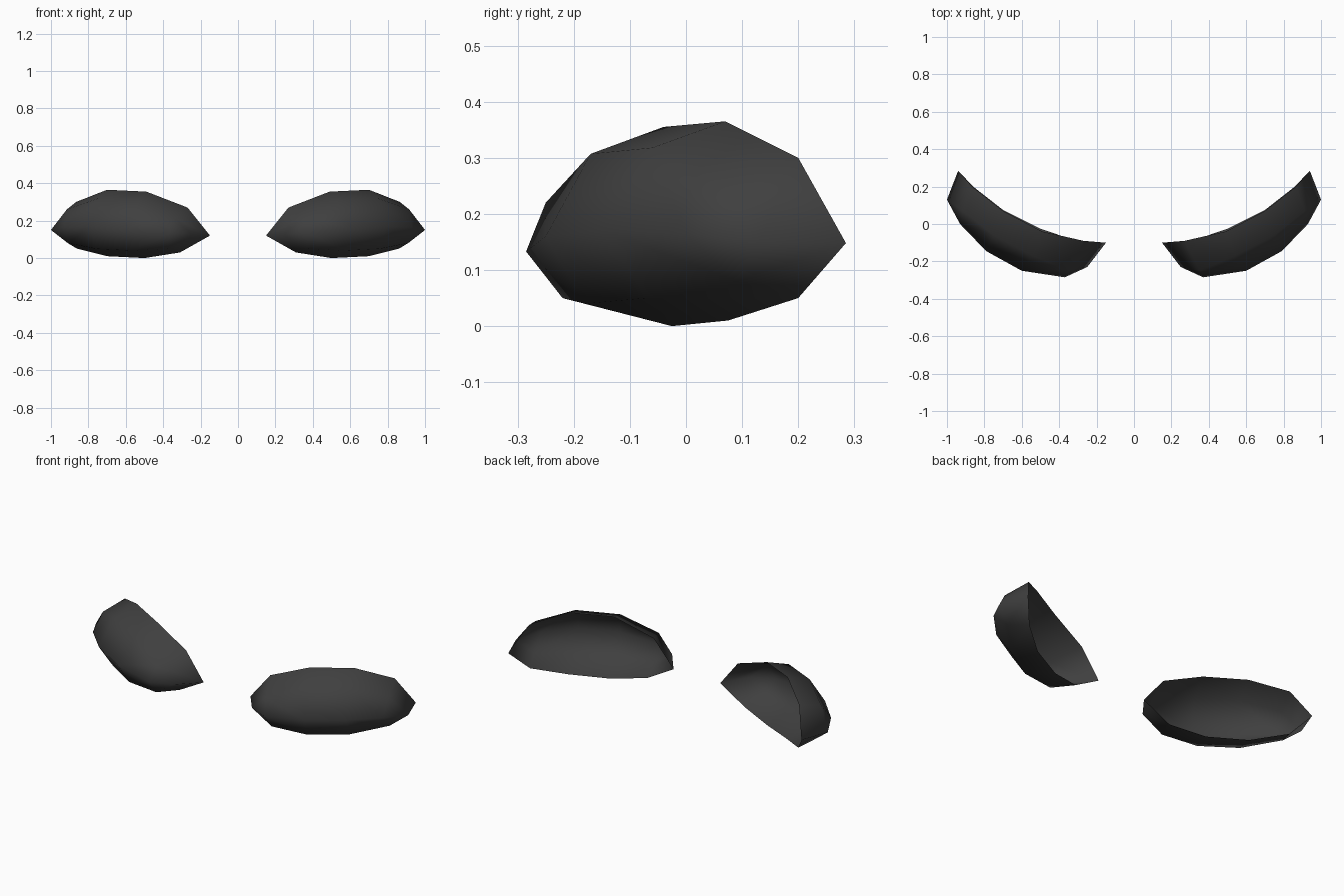
import bpy, bmesh

if "Cube" in bpy.data.objects:
    bpy.data.objects.remove(bpy.data.objects["Cube"])

# near-black grey, the only colour
mat = bpy.data.materials.new("charcoal")
mat.diffuse_color = (0.05, 0.05, 0.05, 1)
mat.use_nodes = True
mat.node_tree.nodes["Principled BSDF"].inputs["Base Color"].default_value = mat.diffuse_color

# shell end points: tips on the rim and on the bulging front
rim_in, rim_out = (0.15, -0.10, 0.12), (0.94, 0.285, 0.148)
end_in, end_out = (0.25, -0.23, 0.13), (1.0, 0.13, 0.15)

# rows from the upper rim, over the front, to the lower rim
rows = [
    [rim_in, (0.27, -0.09, 0.27), (0.49, -0.04, 0.355), (0.70, 0.07, 0.365), (0.865, 0.20, 0.30), rim_out],
    [end_in, (0.35, -0.25, 0.22), (0.54, -0.17, 0.307), (0.75, -0.06, 0.318), (0.915, 0.07, 0.26), end_out],
    [end_in, (0.37, -0.285, 0.133), (0.60, -0.25, 0.16), (0.79, -0.145, 0.17), (0.93, 0.0, 0.165), end_out],
    [end_in, (0.37, -0.22, 0.05), (0.57, -0.18, 0.04), (0.76, -0.07, 0.05), (0.91, 0.09, 0.08), end_out],
    [rim_in, (0.31, -0.09, 0.03), (0.50, -0.025, 0.0), (0.70, 0.075, 0.01), (0.86, 0.20, 0.05), rim_out],
]

# open curved shell, skinned row to row
bm = bmesh.new()
verts = {p: bm.verts.new(p) for row in rows for p in row}
for a, b in zip(rows, rows[1:]):
    for c in range(len(a) - 1):
        loop = list(dict.fromkeys([a[c], b[c], b[c + 1], a[c + 1]]))
        bm.faces.new([verts[p] for p in loop])
for f in bm.faces:
    f.smooth = True
mesh = bpy.data.meshes.new("curved_shells")
bm.to_mesh(mesh)
bm.free()
mesh.materials.append(mat)
shells = bpy.data.objects.new("curved_shells", mesh)
bpy.context.collection.objects.link(shells)

# matching shell on the other side
mirror = shells.modifiers.new("mirror", 'MIRROR')
mirror.use_axis = (True, False, False)
mirror.use_mirror_merge = False
